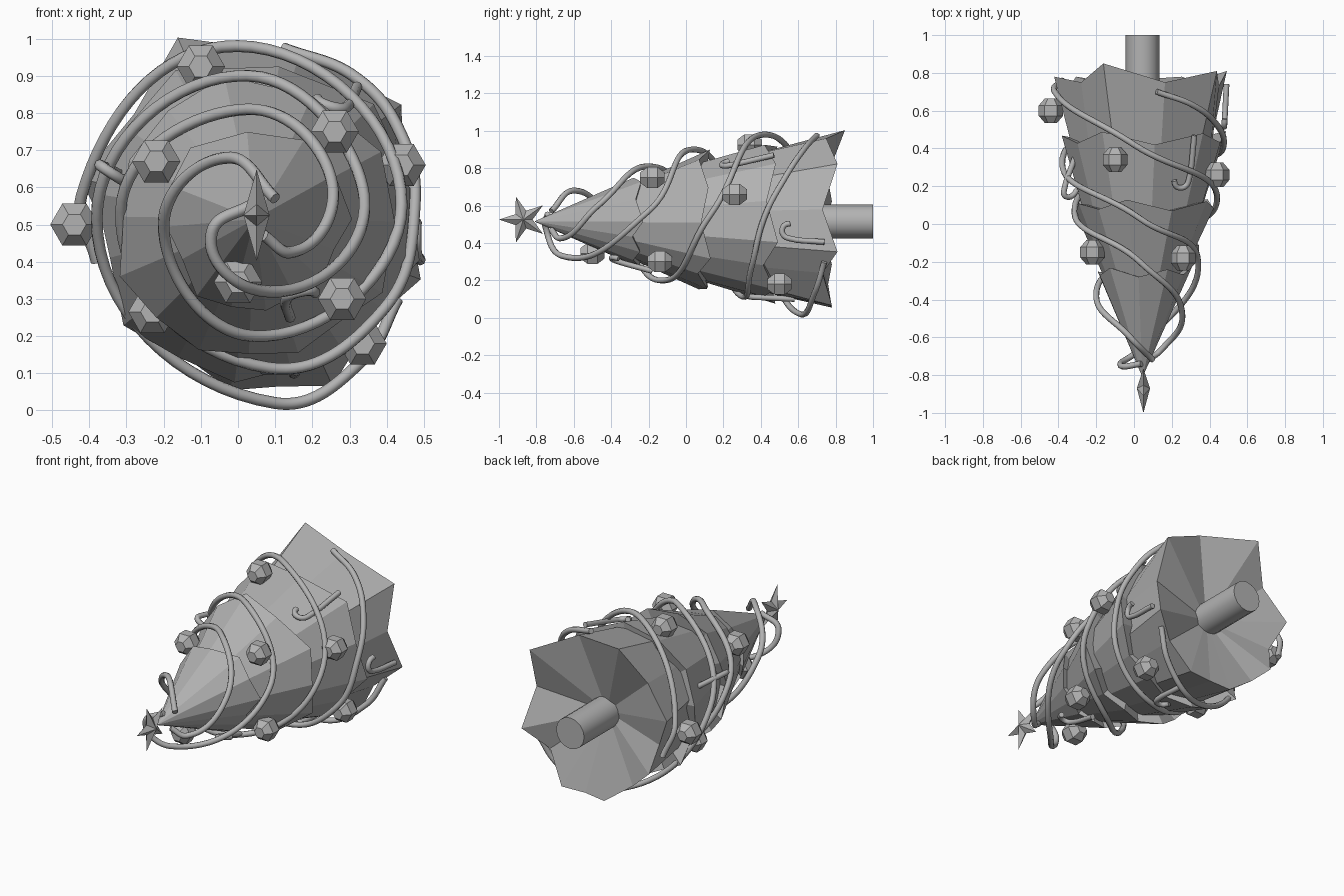
import bpy, bmesh, math
from mathutils import Vector

if "Cube" in bpy.data.objects:
    bpy.data.objects.remove(bpy.data.objects["Cube"])

grey = bpy.data.materials.new("plain_grey")
grey.use_nodes = True
grey.diffuse_color = (0.45, 0.45, 0.45, 1)
grey.node_tree.nodes["Principled BSDF"].inputs["Base Color"].default_value = (0.45, 0.45, 0.45, 1)

CX, CZ = 0.045, 0.515  # tree axis, running along y


def finish(name, bm):
    bmesh.ops.recalc_face_normals(bm, faces=bm.faces)
    me = bpy.data.meshes.new(name)
    bm.to_mesh(me)
    bm.free()
    me.materials.append(grey)
    ob = bpy.data.objects.new(name, me)
    bpy.context.collection.objects.link(ob)
    return ob


def tube(name, points, radius, resolution=8):
    cu = bpy.data.curves.new(name, "CURVE")
    cu.dimensions = "3D"
    cu.bevel_depth = radius
    cu.bevel_resolution = 2
    cu.resolution_u = resolution
    cu.use_fill_caps = True
    sp = cu.splines.new("BEZIER")
    sp.bezier_points.add(len(points) - 1)
    for bp, co in zip(sp.bezier_points, points):
        bp.co = co
        bp.handle_left_type = bp.handle_right_type = "AUTO"
    cu.materials.append(grey)
    ob = bpy.data.objects.new(name, cu)
    bpy.context.collection.objects.link(ob)
    return ob


def on_axis(angle, r, y):
    a = math.radians(angle)
    return Vector((CX + r * math.cos(a), y, CZ + r * math.sin(a)))


# Foliage tiers: narrow top ring, zigzag rim of (angle, radius, y), recessed underside
def tier(name, y_top, r_top, rim_points, y_under):
    bm = bmesh.new()
    rim = [bm.verts.new(on_axis(*p)) for p in rim_points]
    ring = [bm.verts.new(on_axis(p[0], r_top, y_top)) for p in rim_points]
    top = bm.verts.new(on_axis(0, 0, y_top - 0.01))
    under = bm.verts.new(on_axis(0, 0, y_under))
    for i in range(len(rim)):
        j = (i + 1) % len(rim)
        bm.faces.new((ring[i], ring[j], rim[j], rim[i]))
        bm.faces.new((top, ring[j], ring[i]))
        bm.faces.new((under, rim[i], rim[j]))
    finish(name, bm)


def zigzag(turn, r, y, dip, inset):
    corners = [38, 112, 165, 213, 257, 298, 340, 398]
    rim = []
    for i, (a, b) in enumerate(zip(corners, corners[1:])):
        wobble = 0.012 * math.sin(i * 2.4)
        rim.append((a + turn, r + wobble, y + wobble))
        rim.append(((a + b) / 2 + turn, r + wobble - inset, y + wobble - dip))
    return rim


tier("top_tier", -0.80, 0.005, zigzag(20, 0.25, -0.24, 0.04, 0.015), -0.28)
tier("second_tier", -0.36, 0.17, zigzag(-10, 0.385, 0.12, 0.05, 0.02), 0.06)
tier("third_tier", -0.02, 0.29, zigzag(6, 0.445, 0.48, 0.06, 0.03), 0.39)
bottom_rim = [(38, 0.5, 0.81), (75, 0.46, 0.75), (113, 0.53, 0.85), (139, 0.43, 0.75),
              (167, 0.48, 0.78), (190, 0.39, 0.73), (213, 0.42, 0.78), (235, 0.41, 0.76),
              (262, 0.465, 0.78), (278, 0.455, 0.77), (295, 0.495, 0.78), (319, 0.42, 0.73),
              (340, 0.475, 0.81), (9, 0.41, 0.73)]
tier("bottom_tier", 0.32, 0.36, bottom_rim, 0.66)

# Trunk
bm = bmesh.new()
sides = 16
ends = [[bm.verts.new(on_axis(360 * i / sides, 0.09, y)) for i in range(sides)] for y in (0.6, 1.0)]
for i in range(sides):
    j = (i + 1) % sides
    bm.faces.new((ends[0][i], ends[0][j], ends[1][j], ends[1][i]))
for e in ends:
    bm.faces.new(e)
trunk = finish("trunk", bm)

# Five-pointed star standing in the yz plane
bm = bmesh.new()
hubs = [bm.verts.new((0.05 + s * 0.035, -0.87, 0.525)) for s in (-1, 1)]
rim = []
for i in range(10):
    r = 0.05 if i % 2 else 0.13
    a = math.pi + i * math.pi / 5
    rim.append(bm.verts.new((0.05, -0.87 + r * math.cos(a), 0.525 + r * math.sin(a))))
for i in range(10):
    for h in hubs:
        bm.faces.new((h, rim[i], rim[(i + 1) % 10]))
finish("star", bm)

# Three garland strands winding from the tip to the bottom tier
strands = {
    "garland_a": [(0.04, -0.74, 0.555), (-0.07, -0.75, 0.48), (0.03, -0.66, 0.33), (0.34, -0.2, 0.57),
                  (0.03, 0.03, 0.9), (-0.38, 0.32, 0.52), (0.1, 0.61, 0.02), (0.34, 0.69, 0.14),
                  (0.43, 0.74, 0.3)],
    "garland_b": [(0.1, -0.72, 0.57), (-0.02, -0.6, 0.68), (-0.2, -0.38, 0.5), (0.04, -0.14, 0.2),
                  (0.44, 0.13, 0.55), (0, 0.42, 0.98), (-0.42, 0.7, 0.58), (-0.38, 0.76, 0.4)],
    "garland_c": [(0.07, -0.72, 0.47), (0.14, -0.67, 0.425), (0.255, -0.47, 0.6), (0.03, -0.2, 0.81),
                  (-0.315, 0.06, 0.54), (0.08, 0.3, 0.115), (0.39, 0.35, 0.27), (0.475, 0.42, 0.54),
                  (0.435, 0.53, 0.75), (0.31, 0.63, 0.9), (0.12, 0.7, 0.975)],
}
for name, pts in strands.items():
    tube(name, pts, 0.016, 16)

# Faceted hexagonal baubles
baubles = [(-0.1, 0.34, 0.925), (-0.22, -0.15, 0.67), (0.26, -0.18, 0.75), (0.44, 0.26, 0.66),
           (-0.44, 0.6, 0.5), (0, -0.5, 0.345), (0.28, -0.14, 0.3), (-0.23, 0.25, 0.265), (0.335, 0.5, 0.18)]
for k, c in enumerate(baubles):
    bm = bmesh.new()
    rings = []
    for r, y in ((0.032, -0.065), (0.065, -0.027), (0.065, 0.027), (0.032, 0.065)):
        rings.append([bm.verts.new(Vector(c) + Vector((r * math.cos(i * math.pi / 3), y,
                                                       r * math.sin(i * math.pi / 3)))) for i in range(6)])
    for lo, hi in zip(rings, rings[1:]):
        for i in range(6):
            j = (i + 1) % 6
            bm.faces.new((lo[i], lo[j], hi[j], hi[i]))
    bm.faces.new(rings[0])
    bm.faces.new(rings[-1])
    finish(f"bauble_{k + 1}", bm)


# Candy canes: shaft from foot to neck, then a half-circle hook towards side
def cane(name, foot, neck, side):
    foot, neck, side = Vector(foot), Vector(neck), Vector(side).normalized()
    d = (neck - foot).normalized()
    r = 0.04
    hook = [neck + side * r * (1 - math.cos(t)) + d * r * math.sin(t)
            for t in (math.pi * k / 4 for k in range(5))]
    tube(name, [foot] + hook, 0.015, 4)


cane("cane_left", (0.49, 0.74, 0.405), (0.48, 0.55, 0.425), (0, 0.1, 1))
cane("cane_top", (0.32, 0.47, 0.87), (0.29, 0.23, 0.815), (-1, 0, 0.3))
cane("cane_right", (-0.31, 0.36, 0.63), (-0.37, 0.18, 0.66), (0.6, 0, -0.4))
cane("cane_under", (0.15, 0.58, 0.1), (0.15, 0.38, 0.11), (-1, 0, 0))
cane("cane_front", (0.14, -0.18, 0.25), (0.13, -0.36, 0.3), (0.9, 0, 0.2))

# Smooth the trunk
bpy.ops.object.select_all(action="DESELECT")
trunk.select_set(True)
bpy.context.view_layer.objects.active = trunk
bpy.ops.object.shade_smooth_by_angle(angle=math.radians(35))
